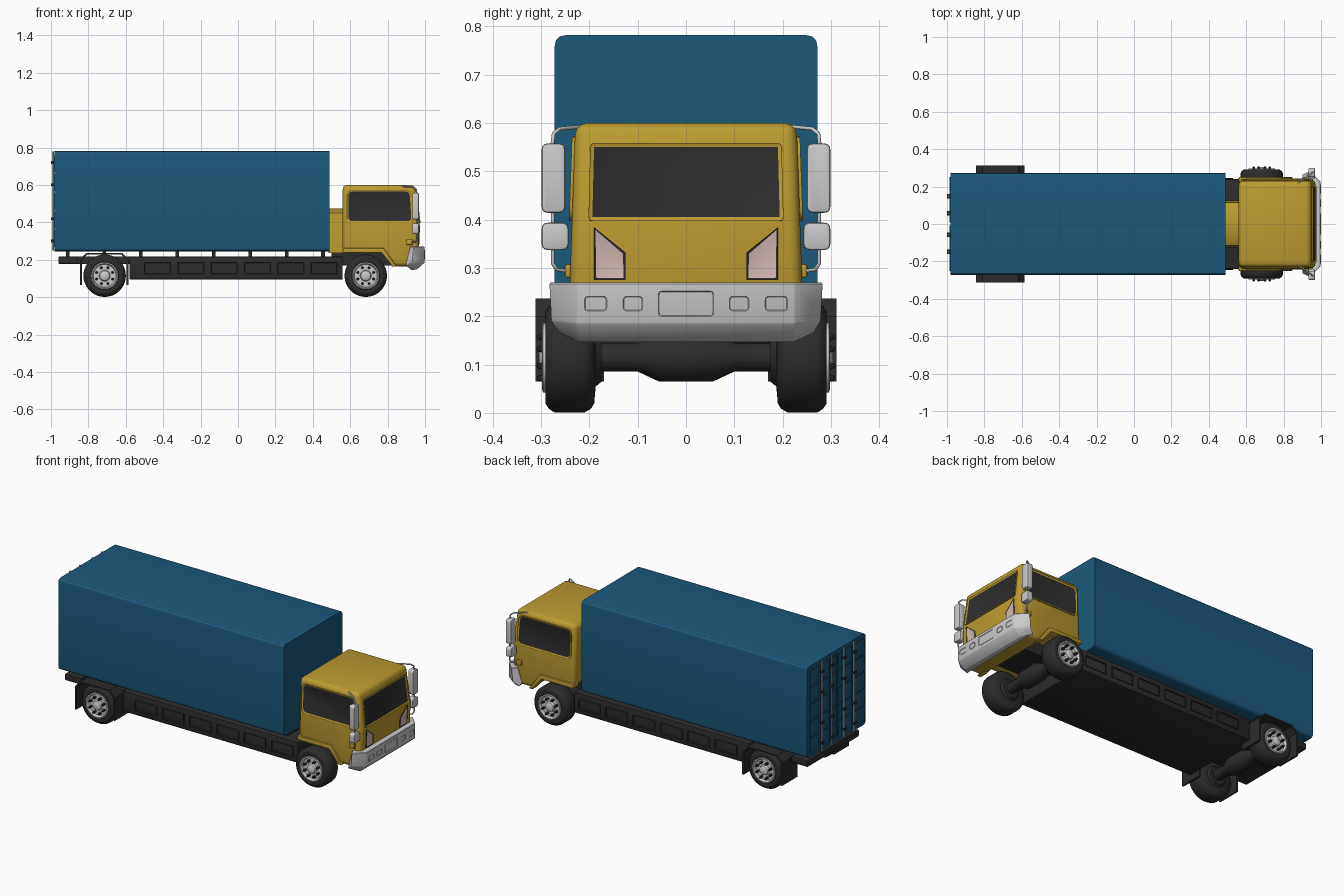
import bpy, bmesh, math
from mathutils import Vector

if "Cube" in bpy.data.objects:
    bpy.data.objects.remove(bpy.data.objects["Cube"])


def material(name, rgb):
    m = bpy.data.materials.new(name)
    m.diffuse_color = (*rgb, 1)
    m.use_nodes = True
    m.node_tree.nodes["Principled BSDF"].inputs["Base Color"].default_value = m.diffuse_color
    return m


BLUE = material("blue", (0.012, 0.1, 0.2))
YELLOW = material("yellow", (0.5, 0.33, 0.03))
DARK = material("dark", (0.025, 0.025, 0.025))
LAMP = material("lamp", (0.65, 0.48, 0.45))


def finish(name, bm, mats):
    bmesh.ops.recalc_face_normals(bm, faces=bm.faces)
    me = bpy.data.meshes.new(name)
    bm.to_mesh(me)
    bm.free()
    for m in mats:
        if m:
            me.materials.append(m)
    ob = bpy.data.objects.new(name, me)
    bpy.context.collection.objects.link(ob)
    return ob


def loft(name, loops, mat=None, bevel=0, segs=2):
    """Skin matching 3D loops and cap both ends."""
    bm = bmesh.new()
    rows = [[bm.verts.new(p) for p in lp] for lp in loops]
    n = len(rows[0])
    for a, b in zip(rows, rows[1:]):
        for i in range(n):
            j = (i + 1) % n
            bm.faces.new((a[i], a[j], b[j], b[i]))
    bm.faces.new(rows[0])
    bm.faces.new(rows[-1])
    bmesh.ops.recalc_face_normals(bm, faces=bm.faces)
    if bevel:
        edges = [e for e in bm.edges if e.calc_face_angle(0) > 0.6]
        bmesh.ops.bevel(bm, geom=edges, offset=bevel, segments=segs, profile=0.5,
                        affect='EDGES', clamp_overlap=True)
    return finish(name, bm, [mat])


def box(name, x, y, z, mat=None, bevel=0):
    loop = lambda h: [(x[0], y[0], h), (x[1], y[0], h), (x[1], y[1], h), (x[0], y[1], h)]
    return loft(name, [loop(z[0]), loop(z[1])], mat, bevel)


def rounded(pts, r, n=4):
    """Round the corners of a 2D polygon."""
    out = []
    for i, p in enumerate(pts):
        p = Vector(p)
        a = p + (Vector(pts[i - 1]) - p).normalized() * r
        b = p + (Vector(pts[(i + 1) % len(pts)]) - p).normalized() * r
        for k in range(n + 1):
            t = k / n
            out.append((1 - t) ** 2 * a + 2 * t * (1 - t) * p + t * t * b)
    return out


def rect(a0, a1, b0, b1):
    return [(a0, b0), (a1, b0), (a1, b1), (a0, b1)]


def lathe(name, profile, x, z, mat=None, n=32, side=1):
    """Turn (radius, y) pairs about an axis parallel to y."""
    ring = lambda r, y: [(x + r * math.cos(2 * math.pi * i / n), y * side,
                          z + r * math.sin(2 * math.pi * i / n)) for i in range(n)]
    return loft(name, [ring(r, y) for r, y in profile], mat)


def panel(name, pts, normal, rim, inner, lift=0.006, inset=0.008, sink=0.004):
    """Framed panel standing on a surface, with a sunken centre."""
    n = Vector(normal).normalized()
    bm = bmesh.new()
    top = [bm.verts.new(Vector(p) + n * lift) for p in pts]
    low = [bm.verts.new(Vector(p) - n * 0.006) for p in pts]
    face = bm.faces.new(top)
    bm.faces.new(low[::-1])
    for i in range(len(top)):
        j = (i + 1) % len(top)
        bm.faces.new((top[i], low[i], low[j], top[j]))
    bmesh.ops.recalc_face_normals(bm, faces=bm.faces)
    bmesh.ops.inset_individual(bm, faces=[face], thickness=inset, depth=-sink)
    if rim:
        face.material_index = 1
    return finish(name, bm, [rim, inner])


def rod(name, pts, radius, mat=None):
    cu = bpy.data.curves.new(name, 'CURVE')
    cu.dimensions = '3D'
    cu.bevel_depth, cu.bevel_resolution, cu.use_fill_caps = radius, 2, True
    sp = cu.splines.new('POLY')
    sp.points.add(len(pts) - 1)
    for q, p in zip(sp.points, pts):
        q.co = (*p, 1)
    if mat:
        cu.materials.append(mat)
    bpy.context.collection.objects.link(bpy.data.objects.new(name, cu))


# Cargo box
sec = rounded(rect(-0.272, 0.272, 0.245, 0.782), 0.024, 3)
loft("cargo_box", [[(x, y, z) for y, z in sec] for x in (-0.98, 0.49)], BLUE)

# Rear doors: ribbed panels, locking bars, brackets
for s in (1, -1):
    for y0, y1 in ((0.008, 0.052), (0.066, 0.142), (0.156, 0.252)):
        for k in range(5):
            z0 = 0.268 + k * 0.1
            pts = [(-0.98, s * y, z) for y, z in rect(y0, y1, z0, z0 + 0.09)]
            panel("door_panel", pts, (-1, 0, 0), BLUE, BLUE, 0.006, 0.007, 0.005)
    for y in (0.058, 0.149):
        rod("door_bar", [(-0.99, s * y, 0.25), (-0.99, s * y, 0.778)], 0.005)
        for z in (0.3, 0.42, 0.6, 0.72):
            box("bar_bracket", (-1.0, -0.978), (s * y - 0.012, s * y + 0.012),
                (z - 0.007, z + 0.007), DARK)

# Chassis, side skirts and bearers
box("chassis_block", (-0.58, 0.56), (-0.24, 0.24), (0.095, 0.216), DARK, 0.004)
box("rear_frame", (-0.95, -0.57), (-0.17, 0.17), (0.178, 0.216), DARK)
box("rear_crossbeam", (-0.96, -0.855), (-0.24, 0.24), (0.178, 0.216), DARK, 0.004)
box("front_frame", (0.5, 0.86), (-0.11, 0.11), (0.17, 0.255), DARK)
for k in range(8):
    x = -0.92 + k * 0.195
    box("box_bearer", (x, x + 0.02), (-0.2, 0.2), (0.21, 0.25), DARK)
for s in (1, -1):
    for k in range(6):
        x = -0.5 + k * 0.178
        panel("skirt_panel", [(a, s * 0.24, b) for a, b in rect(x, x + 0.14, 0.125, 0.185)],
              (0, s, 0), DARK, DARK, 0.005, 0.006, 0.008)

# Wheels and axles
tyre = [(0.05, 0.175), (0.06, 0.187), (0.095, 0.19), (0.106, 0.197), (0.1135, 0.21),
        (0.1135, 0.272), (0.106, 0.284), (0.095, 0.291), (0.074, 0.291), (0.06, 0.275)]
rim = [(0.072, 0.27), (0.072, 0.296), (0.066, 0.298), (0.06, 0.284), (0.03, 0.284),
       (0.026, 0.298), (0.016, 0.304)]
ZW = 0.1145
for x in (0.683, -0.713):
    half = [(0.03, -0.19), (0.03, -0.1), (0.051, -0.055)]
    lathe("axle", half + [(r, -y) for r, y in half[::-1]], x, ZW + 0.001, DARK, 16)
    for s in (1, -1):
        lathe("tyre", tyre, x, ZW, DARK, 36, s)
        lathe("wheel_rim", rim, x, ZW, None, 32, s)
        for k in range(8):
            a = math.tau * (k + 0.5) / 8
            lathe("wheel_bolt", [(0.007, 0.28), (0.007, 0.3), (0.004, 0.308)],
                  x + 0.046 * math.cos(a), ZW + 0.046 * math.sin(a), DARK, 8, s)

# Rear mudguards with flaps
guard = [(-0.845, 0.065), (-0.845, 0.2), (-0.81, 0.237), (-0.62, 0.237), (-0.585, 0.2),
         (-0.585, 0.065), (-0.595, 0.065), (-0.595, 0.197), (-0.625, 0.229),
         (-0.805, 0.229), (-0.835, 0.197), (-0.835, 0.065)]
for s in (1, -1):
    loft("rear_mudguard", [[(x, s * y, z) for x, z in guard] for y in (0.17, 0.312)], DARK)

# Cab: tapered sides, slightly raked front
side_y = lambda z: 0.243 - 0.035 * (z - 0.2)
front_x = lambda z: 0.96 + (z - 0.165) * 0.0426 if z < 0.4 else 0.97 - (z - 0.4) * 0.125
prof = [(0.56, 0.24), (0.77, 0.24), (0.83, 0.165), (0.96, 0.165), (0.97, 0.4),
        (0.945, 0.6), (0.56, 0.6)]
loft("cab", [[(x, s * side_y(z), z) for x, z in prof] for s in (-1, 1)], YELLOW, 0.024, 3)
tun = [(-0.125, 0.235), (0.125, 0.235), (0.125, 0.35), (0.115, 0.45), (0.07, 0.475),
       (-0.07, 0.475), (-0.115, 0.45), (-0.125, 0.35)]
loft("cab_rear_housing", [[(x, y, z) for y, z in tun] for x in (0.485, 0.57)], YELLOW)

# Windscreen
wind = rounded([(-0.202, 0.397), (0.202, 0.397), (0.198, 0.558), (-0.198, 0.558)], 0.008, 2)
panel("windscreen", [(front_x(max(z, 0.4)), y, z) for y, z in wind], (1, 0, 0.12), YELLOW, DARK)

side_win = rounded([(0.582, 0.398), (0.936, 0.398), (0.925, 0.572), (0.582, 0.572)], 0.035, 4)
arch = [(0.56, 0.237), (0.767, 0.237), (0.825, 0.163), (0.85, 0.163), (0.778, 0.262), (0.56, 0.262)]
for s in (1, -1):
    panel("side_window", [(x, s * side_y(z), z) for x, z in side_win], (0, s, 0.035), YELLOW, DARK)
    loft("wheel_arch_trim", [[(x, s * y, z) for x, z in arch] for y in (0.2, 0.251)], YELLOW, 0.004)
    lamp = [(0.19, 0.275), (0.125, 0.275), (0.125, 0.332), (0.19, 0.384)]
    panel("headlight", [(front_x(z), s * y, z) for y, z in lamp], (1, 0, 0), DARK, LAMP,
          0.004, 0.006, 0.002)
    # Mirrors on a bent rod
    for (y0, y1, z0, z1) in ((0.25, 0.299, 0.414, 0.558), (0.243, 0.299, 0.337, 0.394)):
        sec = rounded([(s * y, z) for y, z in rect(y0, y1, z0, z1)], 0.014, 3)
        loft("mirror", [[(x, y, z) for y, z in sec] for x in (0.932, 0.967)], None, 0.005)
    rod("mirror_rod", [(0.865, s * 0.205, 0.585), (0.88, s * 0.222, 0.592), (0.94, s * 0.262, 0.588),
                       (0.952, s * 0.274, 0.578), (0.955, s * 0.276, 0.56), (0.955, s * 0.276, 0.31),
                       (0.95, s * 0.268, 0.297), (0.915, s * 0.235, 0.292)], 0.004)
    box("rod_hinge", (0.9, 0.935), sorted((s * 0.23, s * 0.251)), (0.28, 0.308), YELLOW, 0.004)

# Bumper: wrapped-back ends
mid = [(0.998, 0.27), (0.998, 0.185), (0.955, 0.147), (0.925, 0.147), (0.94, 0.27)]
end = [(0.94, 0.285, 0.27), (0.935, 0.28, 0.19), (0.9, 0.265, 0.165), (0.898, 0.24, 0.18),
       (0.92, 0.25, 0.27)]
loops = [[(x, -y, z) for x, y, z in end]]
loops += [[(x, y, z) for x, z in mid] for y in (-0.225, 0.225)]
loops += [end]
loft("front_bumper", loops, None, 0.003, 1)
for y, w, h in ((0, 0.057, 0.026), (0.11, 0.02, 0.015), (-0.11, 0.02, 0.015),
                (0.187, 0.023, 0.015), (-0.187, 0.023, 0.015)):
    pts = rounded(rect(y - w, y + w, 0.226 - h, 0.226 + h), 0.007, 3)
    panel("bumper_inset", [(0.998, a, b) for a, b in pts], (1, 0, 0), None, None, 0.002, 0.003, 0.004)

# Smooth shading with sharp edges kept
bpy.ops.object.select_all(action='DESELECT')
for ob in bpy.context.scene.objects:
    if ob.type == 'MESH':
        ob.select_set(True)
        bpy.context.view_layer.objects.active = ob
bpy.ops.object.shade_smooth_by_angle(angle=math.radians(32))
